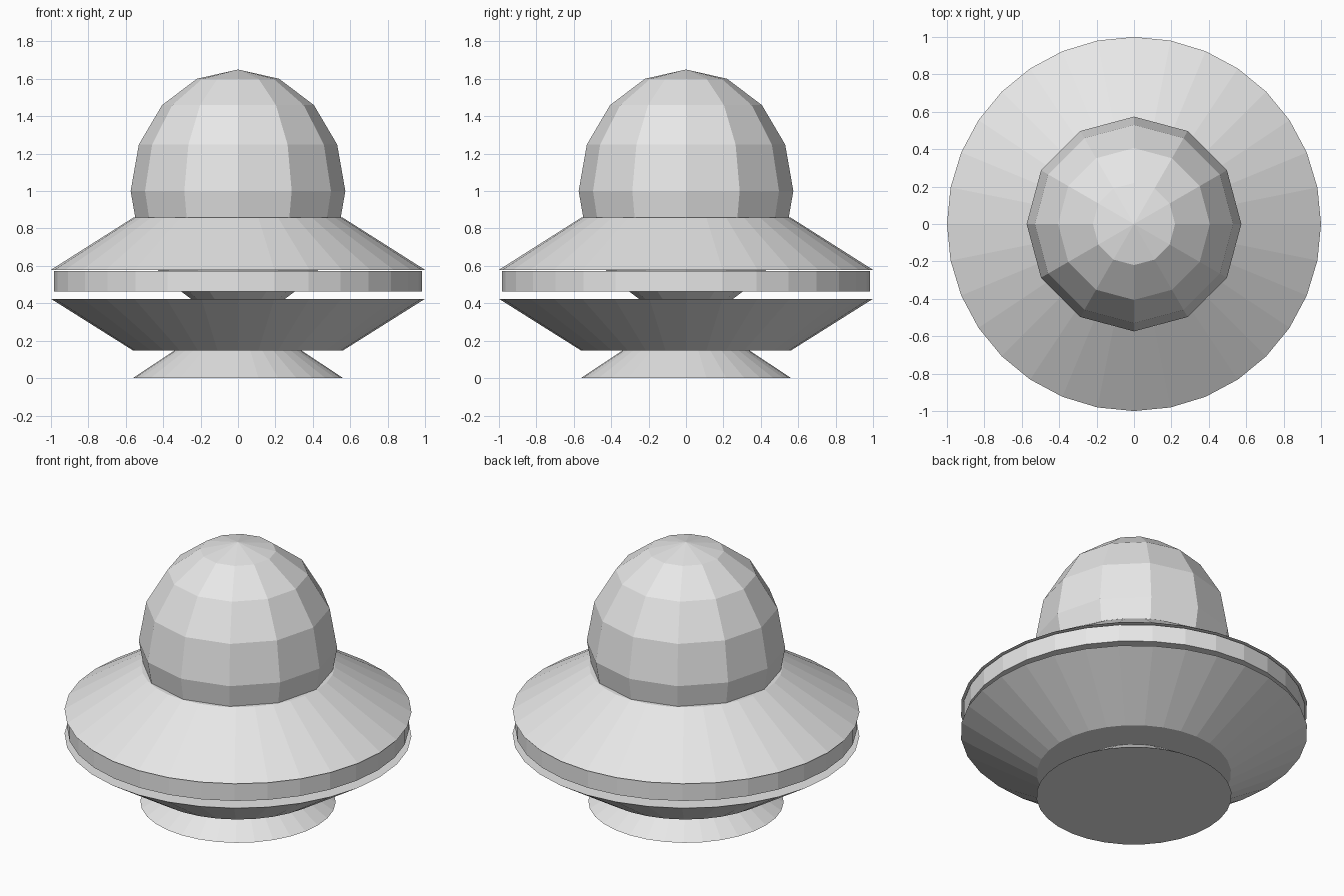
import bpy

if "Cube" in bpy.data.objects:
    bpy.data.objects.remove(bpy.data.objects["Cube"])

grey = bpy.data.materials.new("light_grey")
grey.diffuse_color = (0.8, 0.8, 0.8, 1)
grey.use_nodes = True
grey.node_tree.nodes["Principled BSDF"].inputs["Base Color"].default_value = grey.diffuse_color


def finish(name):
    ob = bpy.context.object
    ob.name = name
    ob.data.materials.append(grey)
    return ob


def frustum(name, z0, z1, r0, r1):
    """Capped 32-sided disc from height z0 to z1."""
    bpy.ops.mesh.primitive_cone_add(
        vertices=32, radius1=r0, radius2=r1, depth=z1 - z0,
        location=(0, 0, (z0 + z1) / 2))
    return finish(name)


# Flared foot, running up into the lower hull
frustum("base_foot", 0.0, 0.17, 0.563, 0.305)

# Saucer: lower hull, floating rim band, upper hull
frustum("lower_hull", 0.147, 0.424, 0.56, 1.0)
frustum("rim_band", 0.463, 0.572, 0.985, 0.985)
frustum("upper_hull", 0.579, 0.86, 1.0, 0.557)

# Faceted cabin dome: a full tall sphere reaching down through the saucer
bpy.ops.mesh.primitive_uv_sphere_add(
    segments=12, ring_count=8, radius=1, location=(0, 0, 1.0))
dome = finish("cabin_dome")
dome.scale = (0.574, 0.574, 0.65)
